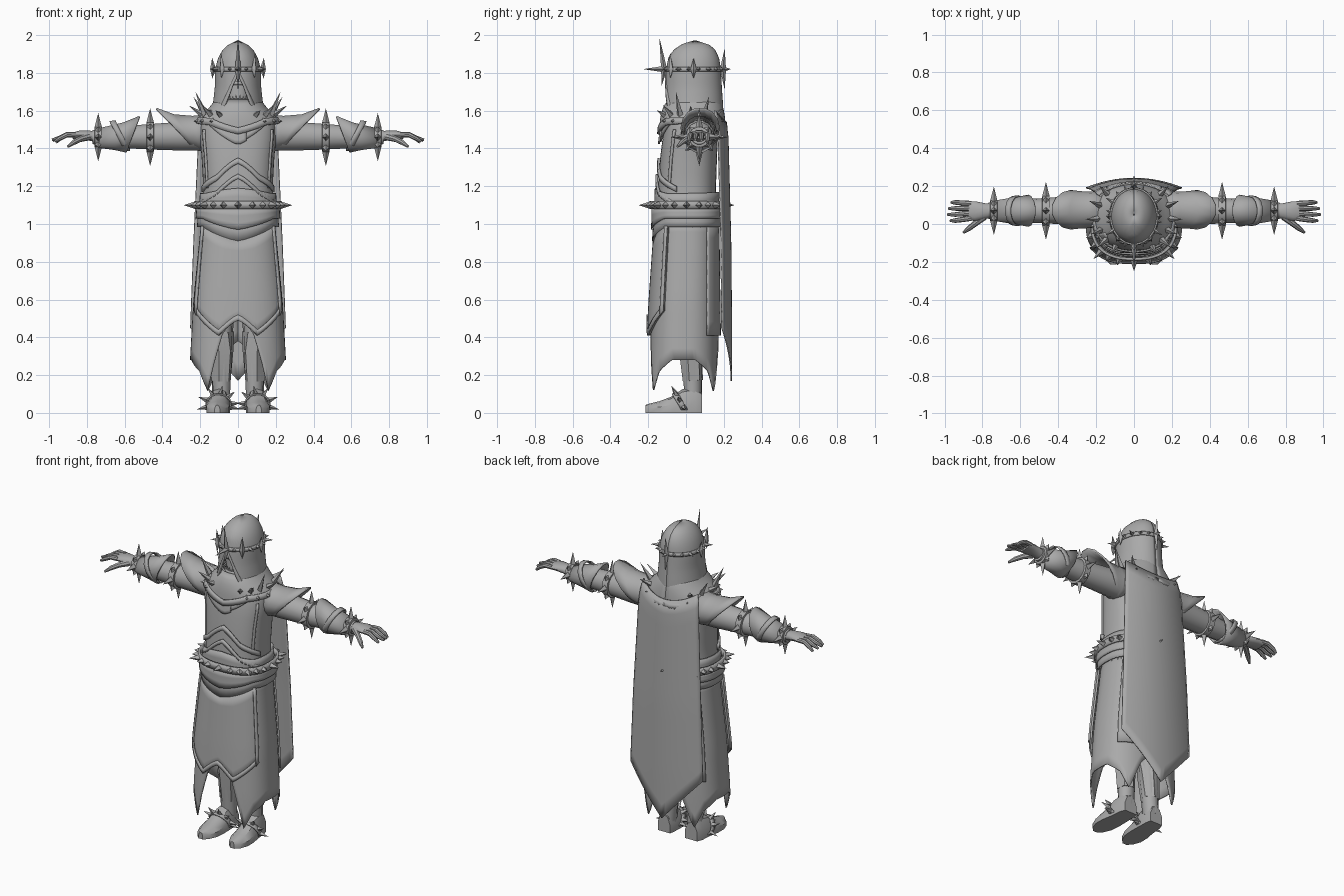
import bpy, bmesh, math
from mathutils import Vector

if "Cube" in bpy.data.objects:
    bpy.data.objects.remove(bpy.data.objects["Cube"])

grey = bpy.data.materials.new("stone_grey")
grey.diffuse_color = (0.4, 0.4, 0.4, 1)
grey.use_nodes = True
grey.node_tree.nodes["Principled BSDF"].inputs["Base Color"].default_value = grey.diffuse_color


def make(name, verts, faces, mirror=False, thick=0, angle=35):
    me = bpy.data.meshes.new(name)
    me.from_pydata([tuple(v) for v in verts], [], faces)
    me.materials.append(grey)
    me.polygons.foreach_set("use_smooth", [True] * len(me.polygons))
    me.set_sharp_from_angle(angle=math.radians(angle))
    ob = bpy.data.objects.new(name, me)
    bpy.context.collection.objects.link(ob)
    if thick:
        m = ob.modifiers.new("thickness", 'SOLIDIFY')
        m.thickness, m.offset = thick, 0
    if mirror:
        ob.modifiers.new("mirror", 'MIRROR').use_mirror_merge = False
    return ob


def lerp(keys, t):
    """Piecewise linear value(s) from rows of (t, values...)."""
    keys = sorted(keys)
    t = min(max(t, keys[0][0]), keys[-1][0])
    for a, b in zip(keys, keys[1:]):
        if t <= b[0]:
            f = (t - a[0]) / (b[0] - a[0])
            r = [p + (q - p) * f for p, q in zip(a[1:], b[1:])]
            return r[0] if len(r) == 1 else r


def surf(prof, deg, z, off=0.0):
    """Point on a rounded body; rows are z, half width, front y, back y."""
    rows, n = prof
    hw, yf, yb = lerp(rows, z)
    s, c = math.sin(math.radians(deg)), math.cos(math.radians(deg))
    pw = lambda v: math.copysign(abs(v) ** (2 / n), v)
    return Vector(((hw + off) * pw(s), (yf + yb) / 2 - ((yb - yf) / 2 + off) * pw(c), z))


def shell(name, prof, top, bottom, off=0.0, a0=-180, a1=180, cols=48, rows=8, thick=0.008):
    """Wrapped sheet; top and bottom are heights keyed by angle from the front."""
    f = lambda k, a: lerp(k, abs(a)) if isinstance(k, list) else k
    verts, faces = [], []
    for i in range(cols + 1):
        a = a0 + (a1 - a0) * i / cols
        for j in range(rows + 1):
            z = f(top, a) + (f(bottom, a) - f(top, a)) * j / rows
            verts.append(surf(prof, a, z, off))
    r = rows + 1
    for i in range(cols):
        for j in range(rows):
            k = i * r + j
            faces.append((k, k + 1, k + r + 1, k + r))
    return make(name, verts, faces, thick=thick)


def loft(name, rings, mirror=False, caps=True, thick=0, angle=35):
    n = len(rings[0])
    verts = [v for r in rings for v in r]
    faces = [(i * n + j, i * n + (j + 1) % n, (i + 1) * n + (j + 1) % n, (i + 1) * n + j)
             for i in range(len(rings) - 1) for j in range(n)]
    if caps:
        faces += [tuple(range(n))[::-1], tuple(range(len(verts) - n, len(verts)))]
    return make(name, verts, faces, mirror, thick, angle)


def limb(name, secs, n=14, **kw):
    """Tube along x; rows are x, shear, y, z, radius y, radius z."""
    rings = []
    for x, sh, y, z, ry, rz in secs:
        ang = [2 * math.pi * k / n for k in range(n)]
        rings.append([(x + sh * math.sin(t), y + ry * math.cos(t), z + rz * math.sin(t)) for t in ang])
    return loft(name, rings, mirror=True, **kw)


def tube(name, pts, n=8):
    """Tube through rows of x, y, z, radius."""
    P = [Vector(p[:3]) for p in pts]
    rings = []
    for i, p in enumerate(pts):
        d = P[min(i + 1, len(P) - 1)] - P[max(i - 1, 0)]
        q = d.to_track_quat('Z', 'Y')
        rings.append([P[i] + q @ Vector((math.cos(2 * math.pi * k / n), math.sin(2 * math.pi * k / n), 0)) * p[3]
                      for k in range(n)])
    return loft(name, rings, mirror=True)


def spikes(name, items, mirror=False):
    """Four-sided spikes from rows of base, direction, length, radius."""
    verts, faces = [], []
    for base, d, ln, r in items:
        d = Vector(d).normalized()
        q, k = d.to_track_quat('Z', 'Y'), len(verts)
        b = Vector(base)
        verts += [b + q @ Vector(o) * r for o in ((1, 0, 0), (0, 1, 0), (-1, 0, 0), (0, -1, 0))]
        verts.append(b + d * ln)
        faces += [(k + i, k + (i + 1) % 4, k + 4) for i in range(4)] + [(k + 3, k + 2, k + 1, k)]
    return make(name, verts, faces, mirror, angle=10)


def out(prof, a, z):
    p = surf(prof, a, z, 0.05) - surf(prof, a, z)
    return p.normalized()


body = ([(0.08, .25, -.2, .172), (.28, .25, -.195, .17), (.6, .232, -.178, .165), (1.0, .192, -.15, .16),
         (1.1, .185, -.148, .155), (1.2, .18, -.145, .155), (1.35, .188, -.133, .16), (1.47, .2, -.118, .165),
         (1.55, .195, -.1, .165), (1.6, .15, -.085, .16), (1.65, .1, -.06, .14)], 2.5)
cowl = ([(1.55, .14, -.115, .195), (1.65, .126, -.112, .19), (1.72, .118, -.105, .185), (1.82, .116, -.1, .18),
         (1.88, .1, -.088, .17), (1.92, .076, -.06, .15), (1.95, .045, -.015, .115), (1.967, .003, .045, .052)], 2.0)
yoke = ([(1.44, .225, -.14, .205), (1.5, .225, -.135, .205), (1.56, .2, -.13, .2), (1.62, .14, -.115, .19),
         (1.66, .11, -.08, .17)], 2.2)

# robe body and skirt with pointed tails
shell("torso_robe", body, 1.65, 0.98, rows=14)
shell("skirt", body, 1.02, [(0, .5), (14, .43), (35, .12), (50, .22), (75, .28), (105, .28),
      (130, .22), (146, .11), (165, .3), (180, .38)], cols=72, rows=12)
hem = [(0, .49), (18, .41), (60, .54)]
shell("front_panel", body, [(0, .91), (60, 1.0)], hem, .014, -60, 60, 40, 8, .012)
shell("back_panel", body, 1.0, .41, .012, 125, 235, 24, 8, .01)

# panel borders
for s in (-1, 1):
    lo, hi = (54, 60) if s > 0 else (-60, -54)
    shell("panel_border", body, .99, [(54, .515), (60, .54)], .024, lo, hi, 2, 8, .01)
shell("panel_hem", body, [(0, .52), (18, .44), (60, .57)], hem, .022, -60, 60, 40, 1, .008)

# sashes, belt and chest chevrons
shell("lower_sash", body, 1.07, [(0, .91), (55, .985), (180, .985)], .02, rows=3)
shell("upper_sash", body, 1.08, [(0, .97), (55, 1.03), (180, 1.03)], .03, rows=3)
shell("waist_wrap", body, [(0, 1.19), (60, 1.16), (180, 1.17)], 1.06, .016, rows=3)
shell("belt", body, 1.122, 1.08, .038, rows=1, thick=.014)
for name, z, w, o in (("chest_chevron", 1.35, .03, .012), ("inner_chevron", 1.265, .025, .014)):
    shell(name, body, [(0, z), (30, z - .09), (75, z - .15)], [(0, z - w), (30, z - .09 - w), (75, z - .15 - w)],
          o, -75, 75, 32, 1, .012)
shell("left_lapel", body, [(0, 1.49), (50, 1.6)], [(0, 1.43), (50, 1.55)], .012, -18, 60, 20, 3, .01)
shell("right_lapel", body, [(0, 1.48), (50, 1.6)], [(0, 1.42), (50, 1.55)], .02, -60, 8, 20, 3, .01)
for s in (-1, 1):
    shell("side_seam", body, 1.5, 1.19, .006, s * 58 - 3, s * 58 + 3, 2, 8, .01)

# shoulder mantle
shell("mantle", yoke, 1.655, [(0, 1.48), (40, 1.53), (90, 1.54), (180, 1.49)], rows=6, thick=.014)
shell("mantle_trim", yoke, [(0, 1.51), (40, 1.56), (90, 1.565), (180, 1.52)],
      [(0, 1.475), (40, 1.525), (90, 1.535), (180, 1.485)], .01, rows=1, thick=.012)
sp = []
for a, ln, up in ((28, .06, .5), (48, .09, .8), (68, .14, 2.2), (88, .09, .7), (110, .12, 1.5), (135, .08, .6)):
    sp.append((surf(yoke, a, 1.575), out(yoke, a, 1.575) + Vector((0, 0, up)), ln, .018))
    sp.append((surf(yoke, a + 9, 1.545), out(yoke, a + 9, 1.545), .035, .018))
spikes("mantle_spikes", sp, True)

# cape
verts, faces = [], []
nx, nz = 20, 16
for i in range(nx + 1):
    u = -1 + 2 * i / nx
    top, bot = 1.54 + .06 * u * u, .17 + .28 * abs(u)
    for j in range(nz + 1):
        z = top + (bot - top) * j / nz
        w, y = lerp([(.17, .25, .24), (.45, .252, .24), (.9, .235, .236), (1.5, .207, .22), (1.6, .19, .2)], z)
        verts.append((u * w, y - .05 * u * u, z))
for i in range(nx):
    for j in range(nz):
        k = i * (nz + 1) + j
        faces.append((k, k + nz + 1, k + nz + 2, k + 1))
make("cape", verts, faces, thick=.008)

# hood, face and crown
shell("hood", cowl, 1.967, [(0, 1.79), (12, 1.74), (38, 1.585), (90, 1.58), (180, 1.6)], rows=16, thick=.01)
shell("hood_rim", cowl, [(0, 1.815), (12, 1.765), (46, 1.6)], [(0, 1.785), (12, 1.735), (38, 1.58)],
      .005, -40, 40, 32, 2, .01)
head = ([(1.58, .05, -.03, .1), (1.64, .055, -.065, .1), (1.7, .072, -.06, .11), (1.78, .085, -.06, .13),
         (1.86, .06, -.03, .11)], 2.2)
shell("head", head, 1.86, 1.58, rows=8, cols=24)
shell("jaw", head, 1.665, 1.635, .012, -55, 55, 12, 2)
shell("brow", head, 1.755, 1.735, .01, -50, 50, 12, 1)
spikes("teeth", [(surf(head, a, 1.66, .008), (0, 0, 1), .025, .007) for a in range(-40, 41, 16)])
spikes("nose", [((0, -.05, 1.69), (0, -.35, 1), .05, .014)])
shell("crown_band", cowl, 1.83, 1.808, .008, rows=1, thick=.01)
sp = []
for a in range(0, 360, 20):
    big = a in (0, 180)
    sp.append((surf(cowl, a, 1.82, .008), out(cowl, a, 1.82), .12 if a == 0 else .05 if big or a % 60 == 0 else .025,
               .018 if big else .013))
for a, up, dn in ((0, .17, .09), (40, .09, .05), (-40, .09, .05), (90, .06, .05), (-90, .06, .05), (180, .11, .11)):
    p = surf(cowl, a, 1.82, .016)
    o = out(cowl, a, 1.82) * (.15 if a == 0 else .08)
    sp += [(p, o + Vector((0, 0, 1)), up, .016), (p, o - Vector((0, 0, 1)), dn, .016)]
spikes("crown_spikes", sp)

# belt spikes
spikes("belt_spikes", [(surf(body, a, 1.1, .042), out(body, a, 1.1), .06 if a % 45 == 0 else .035, .02)
                       for a in range(0, 360, 15)])

# arms, sleeves and bracers
limb("arm", [(.16, 0, .075, 1.47, .085, .085), (.3, 0, .075, 1.465, .078, .078), (.45, 0, .07, 1.462, .068, .07),
             (.6, 0, .07, 1.46, .06, .06), (.77, 0, .07, 1.46, .042, .038)])
limb("sleeve", [(.15, 0, .07, 1.485, .1, .095), (.22, .02, .075, 1.48, .092, .09), (.28, .06, .075, 1.49, .093, .088),
                (.335, .1, .075, 1.508, .1, .105)], caps=False, thick=.01)
limb("bracer", [(.555, -.035, .07, 1.475, .08, .095), (.63, -.025, .07, 1.465, .066, .07),
                (.73, -.01, .07, 1.457, .05, .05)], caps=False, thick=.01)
limb("bracer_strap", [(.61, .04, .07, 1.468, .078, .08), (.64, .04, .07, 1.466, .074, .076)], caps=False, thick=.008)
for name, x, r in (("upper_arm_band", .465, .08), ("wrist_band", .74, .055)):
    limb(name, [(x - .02, 0, .07, 1.46, r - .01, r - .01), (x - .018, 0, .07, 1.46, r, r),
                (x + .018, 0, .07, 1.46, r, r), (x + .02, 0, .07, 1.46, r - .01, r - .01)])
    sp = []
    for k in range(8):
        d = Vector((0, math.cos(k * math.pi / 4), math.sin(k * math.pi / 4)))
        sp.append((Vector((x, .07, 1.46)) + d * (r - .005), d, .078 if k % 2 == 0 else .028, .02))
    spikes(name + "_spikes", sp, True)

# hands
limb("palm", [(.75, 0, .07, 1.462, .036, .03), (.79, 0, .068, 1.468, .042, .027), (.84, 0, .068, 1.472, .052, .023),
              (.875, 0, .07, 1.468, .05, .017)])
for i, (y, tip, tx, drop) in enumerate(((.03, .018, .97, .03), (.057, .05, .985, .022),
                                        (.084, .082, .98, .026), (.108, .114, .965, .036))):
    tube("finger", [(.86, y, 1.472, .014), (.905, (y + tip) / 2, 1.473, .014), (.945, tip, 1.462 - drop * .3, .012),
                    (tx, tip, 1.467 - drop, .007)])
tube("thumb", [(.79, .04, 1.462, .02), (.835, .005, 1.45, .016), (.87, -.022, 1.432, .014), (.9, -.045, 1.41, .007)])

# legs, greaves and boots
tube("leg", [(.085, .02, .85, .07), (.085, .02, .5, .062), (.085, .03, .3, .055), (.09, .04, .06, .046)], 12)
tube("greave", [(.086, .022, .43, .066), (.086, .025, .33, .064), (.09, .036, .17, .054)], 6)
rings = []
for y, cx, hw, h in ((.085, .095, .042, .11), (.05, .098, .052, .14), (-.02, .1, .056, .125), (-.08, .105, .062, .085),
                     (-.14, .108, .06, .062), (-.19, .11, .04, .05), (-.215, .11, .014, .042)):
    rings.append([(cx + hw * u, y, h * v) for u, v in
                  ((-1, 0), (-1, .5), (-.6, .88), (0, 1), (.6, .88), (1, .5), (1, 0))])
loft("boot", rings, True)
tilt = Vector((0, -.5, .85))
sp, rings = [], [[], []]
for k in range(12):
    t = math.radians(-15 + k * 210 / 11)
    d = Vector((math.cos(t), 0, 0)) + tilt * math.sin(t)
    base = Vector((.103, -.02, .045)) + d * .062
    if k % 2 == 0 or k == 11:
        sp.append((base, d, .055, .016))
for row, dy in zip(rings, (-.022, .012)):
    for k in range(14):
        t = 2 * math.pi * k / 14
        d = Vector((math.cos(t), 0, 0)) * 1.02 + tilt * max(math.sin(t), -.5)
        row.append(Vector((.103, -.02 + dy, .045)) + d * .065)
loft("ankle_band", rings, True, caps=False, thick=.008)
spikes("ankle_spikes", sp, True)
